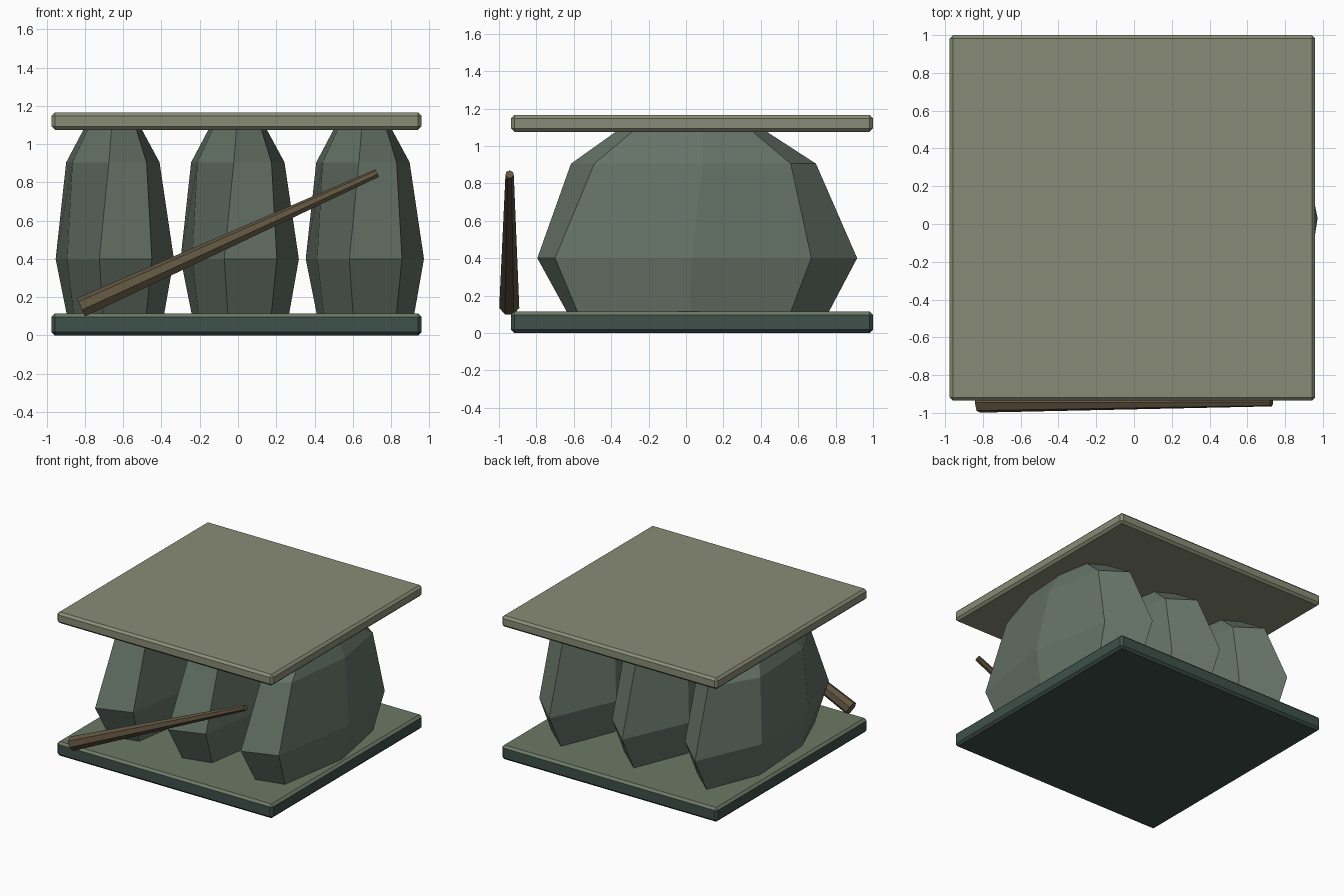
import bpy, bmesh
from mathutils import Vector

if "Cube" in bpy.data.objects:
    bpy.data.objects.remove(bpy.data.objects["Cube"])


def material(name, rgb):
    m = bpy.data.materials.new(name)
    m.diffuse_color = (*rgb, 1)
    m.use_nodes = True
    m.node_tree.nodes["Principled BSDF"].inputs["Base Color"].default_value = m.diffuse_color
    return m


stone = material("stone", (0.13, 0.17, 0.135))
dark = material("dark_stone", (0.05, 0.082, 0.07))
moss = material("moss", (0.15, 0.19, 0.13))
pale = material("pale_stone", (0.25, 0.26, 0.18))
wood = material("wood", (0.12, 0.09, 0.052))


def finish(name, bm, *mats):
    bmesh.ops.recalc_face_normals(bm, faces=bm.faces)
    me = bpy.data.meshes.new(name)
    bm.to_mesh(me)
    bm.free()
    for m in mats:
        me.materials.append(m)
    ob = bpy.data.objects.new(name, me)
    bpy.context.collection.objects.link(ob)
    return ob


def loft(bm, rings):
    loops = [[bm.verts.new(p) for p in r] for r in rings]
    for a, b in zip(loops, loops[1:]):
        n = len(a)
        for i in range(n):
            j = (i + 1) % n
            bm.faces.new((a[i], a[j], b[j], b[i]))
    bm.faces.new(loops[0][::-1])
    bm.faces.new(loops[-1])


def slab(name, z0, z1, *mats):
    bm = bmesh.new()
    bmesh.ops.create_cube(bm, size=1)
    for v in bm.verts:
        v.co = Vector((v.co.x * 1.935 - 0.008, v.co.y * 1.935 + 0.032,
                       z0 + (v.co.z + 0.5) * (z1 - z0)))
    bmesh.ops.bevel(bm, geom=bm.edges[:], offset=0.018, segments=1,
                    affect='EDGES', profile=0.5)
    bm.normal_update()
    if len(mats) > 1:
        for f in bm.faces:
            f.material_index = int(f.normal.z > 0.5)
    return finish(name, bm, *mats)


# lower slab with lighter upper face, and roof slab
slab("base_slab", 0.0, 0.115, dark, moss)
slab("roof_slab", 1.075, 1.165, pale)

# seven-sided standing boulders: rings of (height, outline)
RINGS = [
    (0.10, [(.262, .02), (.16, .555), (-.07, .757), (-.243, .33),
            (-.208, -.25), (-.055, -.63), (.17, -.575)]),
    (0.40, [(.315, .03), (.19, .67), (-.07, .915), (-.303, .39),
            (-.243, -.30), (-.075, -.795), (.20, -.70)]),
    (0.905, [(.24, .09), (.16, .56), (-.035, .695), (-.248, .33),
             (-.215, -.26), (-.025, -.615), (.172, -.49)]),
    (1.09, [(.14, .09), (.095, .34), (-.03, .41), (-.15, .22),
            (-.13, -.13), (-.01, -.355), (.115, -.27)]),
]
for name, cx in (("left", -0.65), ("middle", 0.003), ("right", 0.657)):
    bm = bmesh.new()
    loft(bm, [[(cx + x, y, z) for x, y in pts] for z, pts in RINGS])
    finish(name + "_boulder", bm, stone)

# tapered stick leaning across the front
a, b = Vector((-0.82, -0.945, 0.145)), Vector((0.728, -0.943, 0.848))
bm = bmesh.new()
bmesh.ops.create_cone(bm, cap_ends=True, segments=7, radius1=0.055,
                      radius2=0.023, depth=(b - a).length)
rot = (b - a).to_track_quat('Z', 'Y')
for v in bm.verts:
    v.co = rot @ v.co + (a + b) / 2
finish("leaning_stick", bm, wood)
